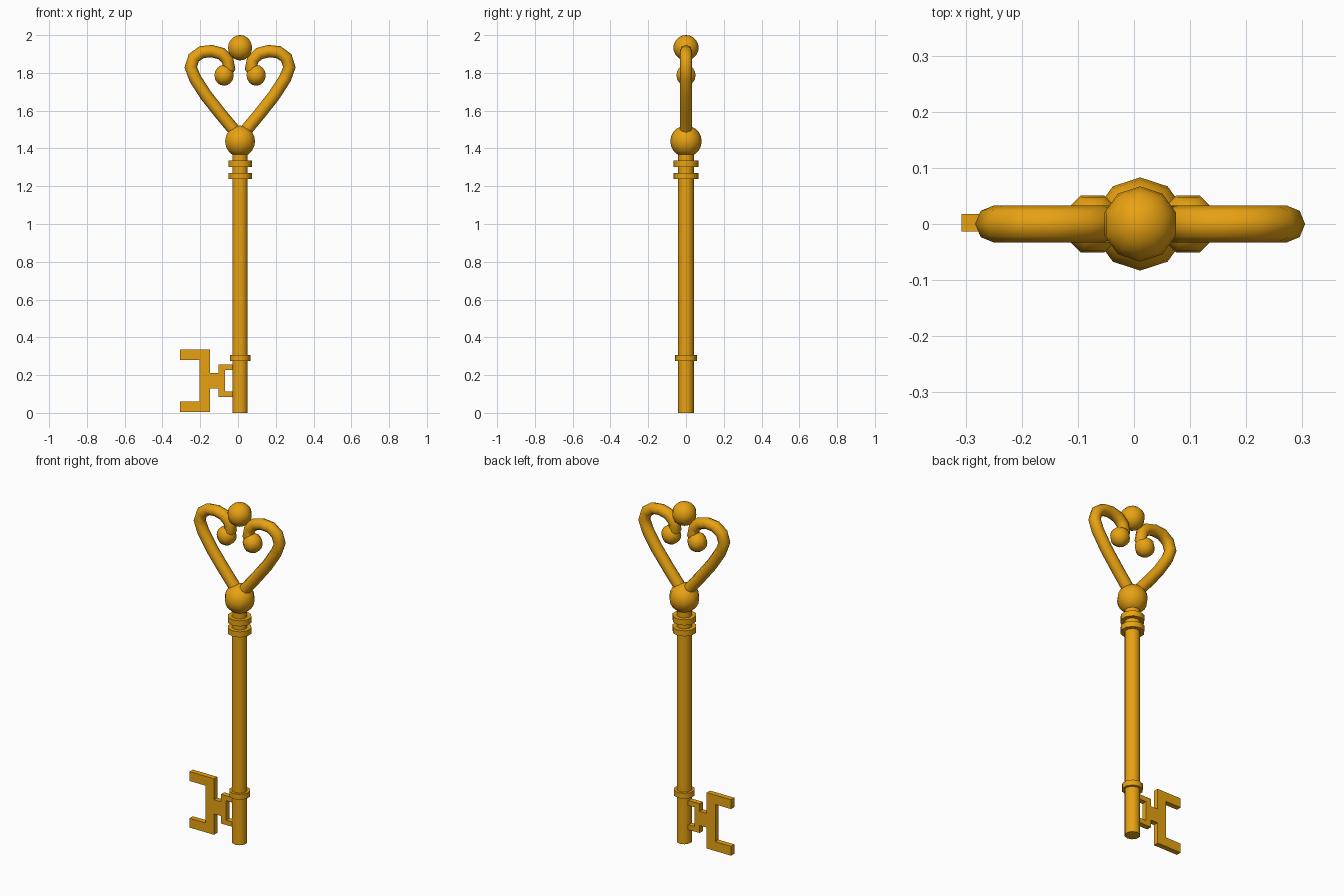
import bpy, bmesh, math

if "Cube" in bpy.data.objects:
    bpy.data.objects.remove(bpy.data.objects["Cube"])

CX = 0.011  # axis of the shaft
gold = bpy.data.materials.new("gold")
gold.diffuse_color = (0.8, 0.36, 0.006, 1)
gold.use_nodes = True
gold.node_tree.nodes["Principled BSDF"].inputs["Base Color"].default_value = gold.diffuse_color


def finish(obj, smooth=True):
    obj.data.materials.append(gold)
    bpy.ops.object.select_all(action='DESELECT')
    obj.select_set(True)
    bpy.context.view_layer.objects.active = obj
    if smooth:
        bpy.ops.object.shade_smooth_by_angle(angle=math.radians(50))
    return obj


def mesh_object(name, bm, smooth=True):
    bmesh.ops.recalc_face_normals(bm, faces=bm.faces)
    mesh = bpy.data.meshes.new(name)
    bm.to_mesh(mesh)
    bm.free()
    obj = bpy.data.objects.new(name, mesh)
    bpy.context.collection.objects.link(obj)
    return finish(obj, smooth)


def lathe(name, profile, x=CX, sides=10, start=math.pi / 2):
    """Turn a closed (radius, z) profile about a vertical axis."""
    bm = bmesh.new()
    rings = []
    for r, z in profile:
        if r < 1e-5:
            rings.append([bm.verts.new((x, 0, z))] * sides)
        else:
            angles = [start + math.tau * i / sides for i in range(sides)]
            rings.append([bm.verts.new((x + r * math.cos(a), r * math.sin(a), z)) for a in angles])
    for low, high in zip(rings, rings[1:]):
        for i in range(sides):
            j = (i + 1) % sides
            bm.faces.new(list(dict.fromkeys((low[i], low[j], high[j], high[i]))))
    return mesh_object(name, bm)


def drum(name, r, z0, z1):
    return lathe(name, [(0, z0), (r, z0), (r, z1), (0, z1)])


def ball(name, r, z, rings=10, **kw):
    steps = [math.pi * i / rings for i in range(rings + 1)]
    return lathe(name, [(r * math.sin(t), z - r * math.cos(t)) for t in steps], **kw)


# Shaft and collars
drum("shaft", 0.042, 0.0, 1.40)
drum("lower_collar", 0.057, 0.275, 0.307)
drum("middle_collar", 0.065, 1.237, 1.270)
drum("upper_collar", 0.065, 1.302, 1.335)

# Balls
ball("neck_ball", 0.083, 1.438)
ball("crown_ball", 0.067, 1.933)

# Heart-shaped bow: one scroll per side, each ending in a ball
scroll = [(0.0, 1.45), (0.03, 1.495), (0.105, 1.585), (0.18, 1.68), (0.238, 1.77),
          (0.261, 1.83), (0.245, 1.88), (0.203, 1.91), (0.15, 1.915),
          (0.10, 1.902), (0.067, 1.87), (0.057, 1.825), (0.085, 1.787)]
for side, s in (("left", -1), ("right", 1)):
    curve = bpy.data.curves.new(side + "_scroll", 'CURVE')
    curve.dimensions = '3D'
    curve.bevel_depth = 0.033
    curve.bevel_resolution = 2
    curve.use_fill_caps = True
    spline = curve.splines.new('POLY')
    spline.points.add(len(scroll) - 1)
    for p, (x, z) in zip(spline.points, scroll):
        p.co = (CX + s * x, 0, z, 1)
    obj = bpy.data.objects.new(side + "_scroll", curve)
    bpy.context.collection.objects.link(obj)
    bpy.ops.object.select_all(action='DESELECT')
    obj.select_set(True)
    bpy.context.view_layer.objects.active = obj
    bpy.ops.object.convert(target='MESH')
    finish(bpy.context.view_layer.objects.active)
    ball(side + "_scroll_ball", 0.055, 1.787, rings=8, x=CX + s * 0.085, sides=8, start=math.pi / 8)

# Bit: upper half outline mirrored about its middle, then extruded
MID = 0.170
half = [(-0.01, 0.086), (-0.102, 0.086), (-0.102, 0.042), (-0.148, 0.042),
        (-0.148, 0.165), (-0.307, 0.165), (-0.307, 0.110), (-0.204, 0.110)]
hole = [(-0.068, 0.057), (-0.01, 0.057)]
outline = half + [(x, -z) for x, z in reversed(half)]
outline += [(x, -z) for x, z in reversed(hole)] + hole
bm = bmesh.new()
face = bm.faces.new([bm.verts.new((x, -0.013, MID + z)) for x, z in outline])
ext = bmesh.ops.extrude_face_region(bm, geom=[face])
bmesh.ops.translate(bm, vec=(0, 0.031, 0),
                    verts=[v for v in ext["geom"] if isinstance(v, bmesh.types.BMVert)])
mesh_object("bit", bm, smooth=False)
